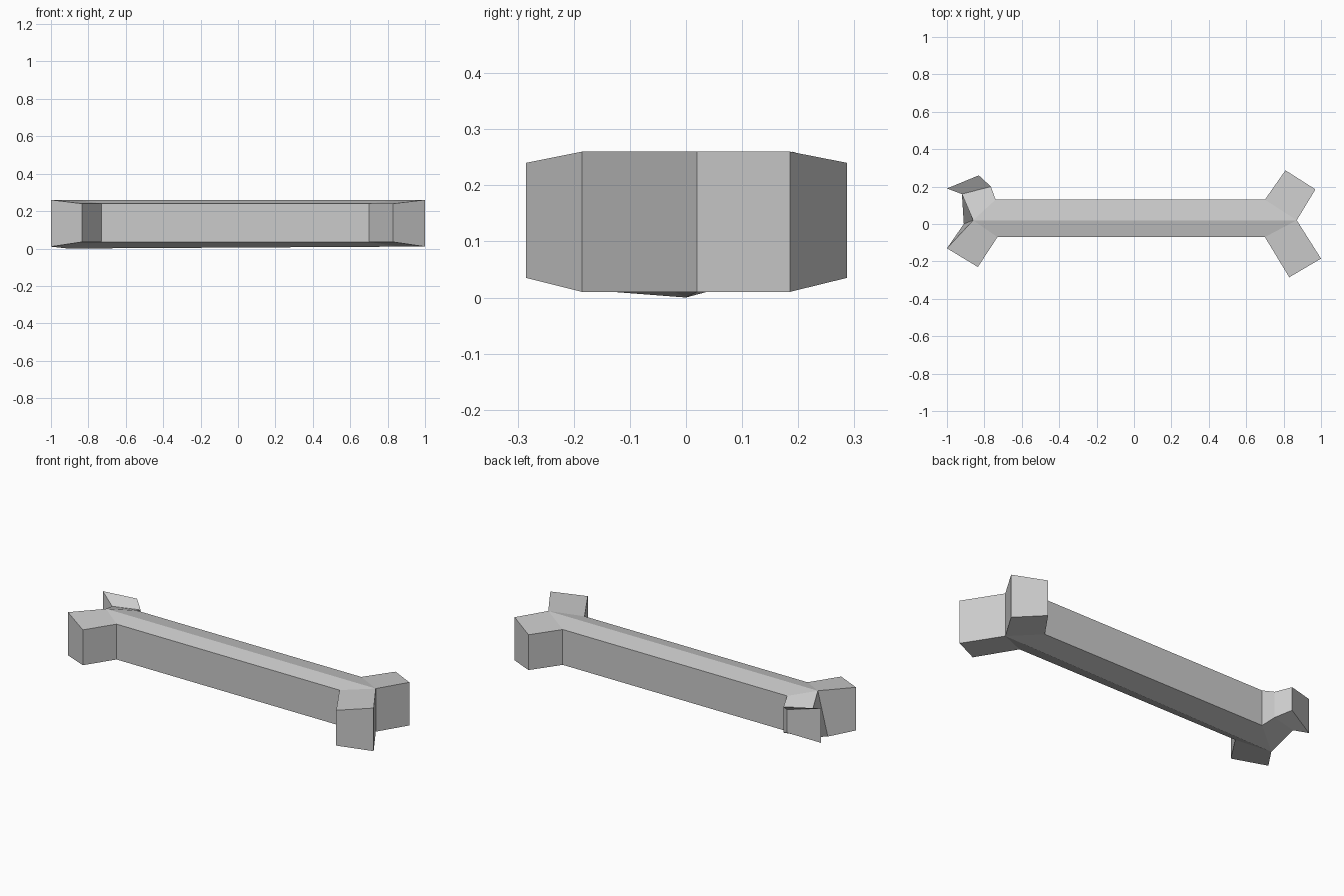
import bpy
import bmesh

if "Cube" in bpy.data.objects:
    bpy.data.objects.remove(bpy.data.objects["Cube"])

mat = bpy.data.materials.new("bone_grey")
mat.diffuse_color = (0.6, 0.6, 0.6, 1)
mat.use_nodes = True
mat.node_tree.nodes["Principled BSDF"].inputs["Base Color"].default_value = mat.diffuse_color

HI, LO = (0.26, 0.01), (0.24, 0.035)   # ridge and rim heights (top, bottom)

# outline seen from above, counter-clockwise: x, y, (top z, bottom z)
outline = [
    (0.87, 0.02, HI),                                            # right notch
    (0.97, 0.185, HI), (0.81, 0.287, LO),                        # back right knob
    (0.70, 0.13, LO), (-0.74, 0.13, LO),                         # shaft back edge
    (-0.765, 0.20, (0.21, 0.06)), (-0.83, 0.26, (0.235, 0.10)),  # chipped knob
    (-1.0, 0.19, (0.26, 0.06)), (-0.92, 0.16, (0.205, 0.06)),
    (-0.86, 0.02, (0.26, 0.0)),                                  # left notch
    (-1.0, -0.13, HI), (-0.835, -0.23, LO),                      # front left knob
    (-0.73, -0.07, LO), (0.70, -0.07, LO),                       # shaft front edge
    (0.83, -0.285, LO), (1.0, -0.185, HI),                       # front right knob
]
bottom_shift = {9: (-0.05, -0.02)}     # left notch leans outward below

# top panels: knobs and the two slopes of the shaft ridge
panels = [(0, 1, 2, 3), (0, 3, 4, 9), (4, 5, 8, 9), (5, 6, 7, 8),
          (9, 10, 11, 12), (9, 12, 13, 0), (0, 13, 14, 15)]

bm = bmesh.new()
top = [bm.verts.new((x, y, z[0])) for x, y, z in outline]
bot = []
for i, (x, y, z) in enumerate(outline):
    dx, dy = bottom_shift.get(i, (0, 0))
    bot.append(bm.verts.new((x + dx, y + dy, z[1])))
for p in panels:
    bm.faces.new([top[i] for i in p])
    bm.faces.new([bot[i] for i in reversed(p)])
# upright walls
n = len(outline)
for i in range(n):
    j = (i + 1) % n
    bm.faces.new((bot[i], bot[j], top[j], top[i]))
bmesh.ops.recalc_face_normals(bm, faces=bm.faces)

mesh = bpy.data.meshes.new("bone")
bm.to_mesh(mesh)
bm.free()
mesh.materials.append(mat)
bpy.context.collection.objects.link(bpy.data.objects.new("bone", mesh))
